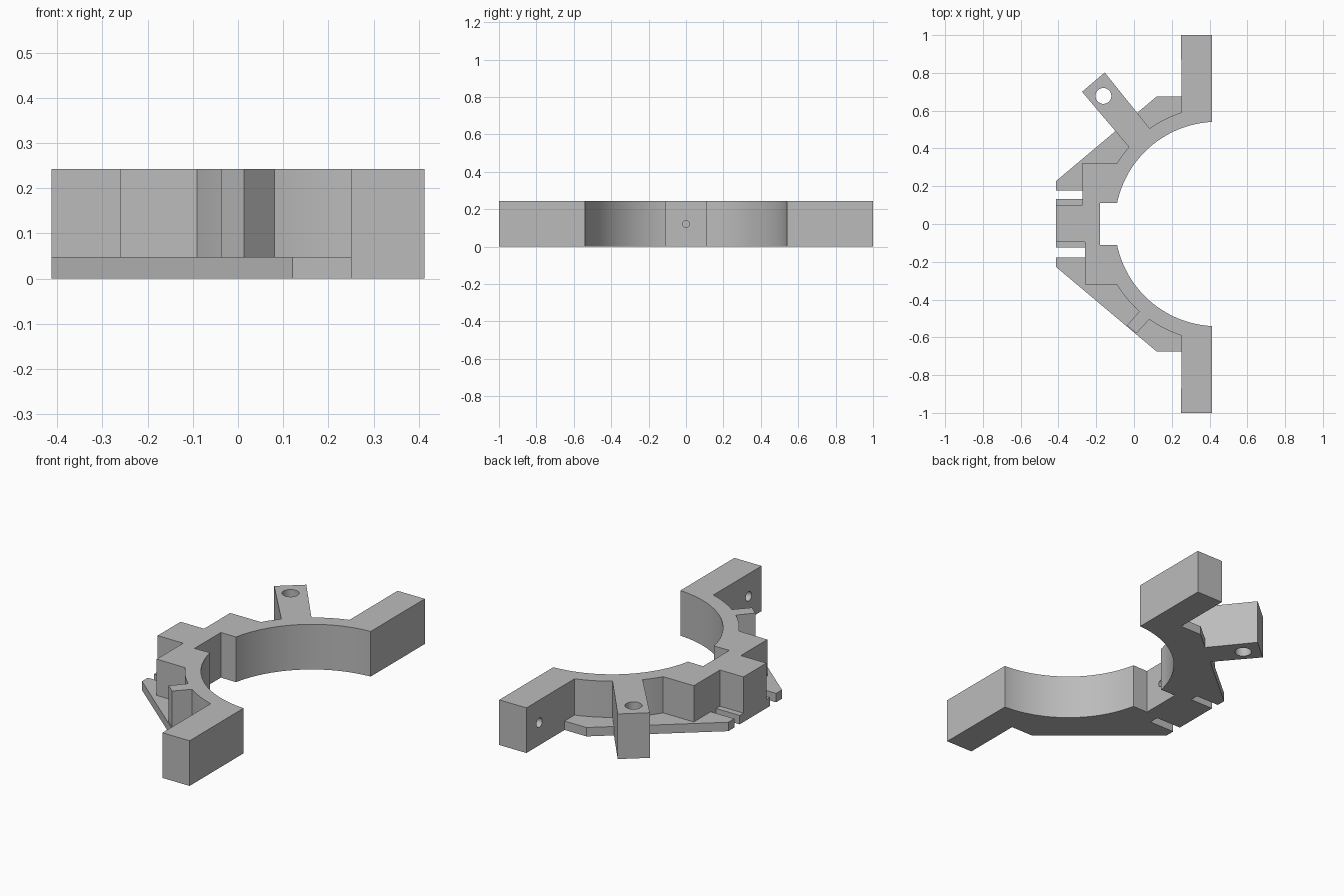
import bpy, bmesh
from math import sin, cos, radians
from mathutils import Matrix

if "Cube" in bpy.data.objects:
    bpy.data.objects.remove(bpy.data.objects["Cube"], do_unlink=True)

HEIGHT, PLATE = 0.243, 0.048
EDGE = 0.412          # half width in x
CENTRE_X = 0.44       # axis of the ring
R_IN, R_OUT = 0.541, 0.62

grey = bpy.data.materials.new("plain grey")
grey.use_nodes = True
grey.diffuse_color = (0.5, 0.5, 0.5, 1)
grey.node_tree.nodes["Principled BSDF"].inputs["Base Color"].default_value = (0.5, 0.5, 0.5, 1)


def arc(r, a0, a1, n):
    angles = [radians(a0 + (a1 - a0) * i / n) for i in range(n + 1)]
    return [(CENTRE_X + r * cos(a), r * sin(a)) for a in angles]


def finish(name, bm):
    bmesh.ops.recalc_face_normals(bm, faces=bm.faces)
    mesh = bpy.data.meshes.new(name)
    bm.to_mesh(mesh)
    bm.free()
    mesh.materials.append(grey)
    obj = bpy.data.objects.new(name, mesh)
    bpy.context.collection.objects.link(obj)
    return obj


def prism(name, points, height):
    bm = bmesh.new()
    face = bm.faces.new([bm.verts.new((x, y, 0)) for x, y in points])
    top = bmesh.ops.extrude_face_region(bm, geom=[face])["geom"]
    bmesh.ops.translate(bm, vec=(0, 0, height),
                        verts=[v for v in top if isinstance(v, bmesh.types.BMVert)])
    return finish(name, bm)


def drill(name, centre, radius, length, axis):
    bm = bmesh.new()
    turn = Matrix.Rotation(radians(90), 4, "Y") if axis == "X" else Matrix()
    bmesh.ops.create_cone(bm, cap_ends=True, segments=32, radius1=radius, radius2=radius,
                          depth=length, matrix=Matrix.Translation(centre) @ turn)
    return finish(name, bm)


def combine(target, other, operation):
    bpy.ops.object.select_all(action="DESELECT")
    bpy.context.view_layer.objects.active = target
    target.select_set(True)
    mod = target.modifiers.new(operation, "BOOLEAN")
    mod.operation, mod.object, mod.solver = operation, other, "EXACT"
    bpy.ops.object.modifier_apply(modifier=mod.name)
    bpy.data.objects.remove(other, do_unlink=True)


# Full-height frame: half ring, end arms, rear block, short rib and long lug
outline = arc(R_IN, 93, 168.2, 40)
outline += [(-0.18, 0.112), (-0.18, -0.112)]
outline += arc(R_IN, 191.8, 267, 40)
outline += [(EDGE, -1), (0.25, -1)]
outline += arc(R_OUT, 252.2, 234.6, 10)
outline += [(0.013, -0.579), (-0.037, -0.537)]
outline += arc(R_OUT, 228.3, 211.2, 10)
outline += [(-0.26, -0.32), (-0.26, -0.095), (-EDGE, -0.095),
            (-EDGE, 0.1), (-0.272, 0.1), (-0.272, 0.322)]
outline += arc(R_OUT, 148.7, 138.9, 6)
outline += [(-0.275, 0.7), (-0.155, 0.802)]
outline += arc(R_OUT, 125.2, 107.8, 10)
outline += [(0.25, 1), (EDGE, 1)]
frame = prism("bracket_frame", outline, HEIGHT)

# Thin base flanges on both sides, and the tab between the two slots
for side, name in ((1, "left_flange"), (-1, "right_flange")):
    points = [(0.28, 0.675), (0.12, 0.675), (-EDGE, 0.228), (-EDGE, 0.178), (-0.2, 0.178)]
    points += arc(0.58, 160, 106, 12)
    combine(frame, prism(name, [(x, y * side) for x, y in points], PLATE), "UNION")
tab = [(-EDGE, -0.125), (-0.22, -0.125), (-0.22, 0.132), (-EDGE, 0.132)]
combine(frame, prism("rear_tab", tab, PLATE), "UNION")

# Lug hole, blind arm holes and blind hole in the notch wall
mid = HEIGHT / 2
combine(frame, drill("lug_drill", (-0.162, 0.678, mid), 0.042, 0.6, "Z"), "DIFFERENCE")
for y in (-0.89, 0.89):
    combine(frame, drill("arm_drill", (0.25, y, mid), 0.025, 0.2, "X"), "DIFFERENCE")
combine(frame, drill("notch_drill", (-0.18, 0, mid), 0.018, 0.2, "X"), "DIFFERENCE")

frame.select_set(True)
bpy.context.view_layer.objects.active = frame
bpy.ops.object.shade_smooth_by_angle(angle=radians(25))
